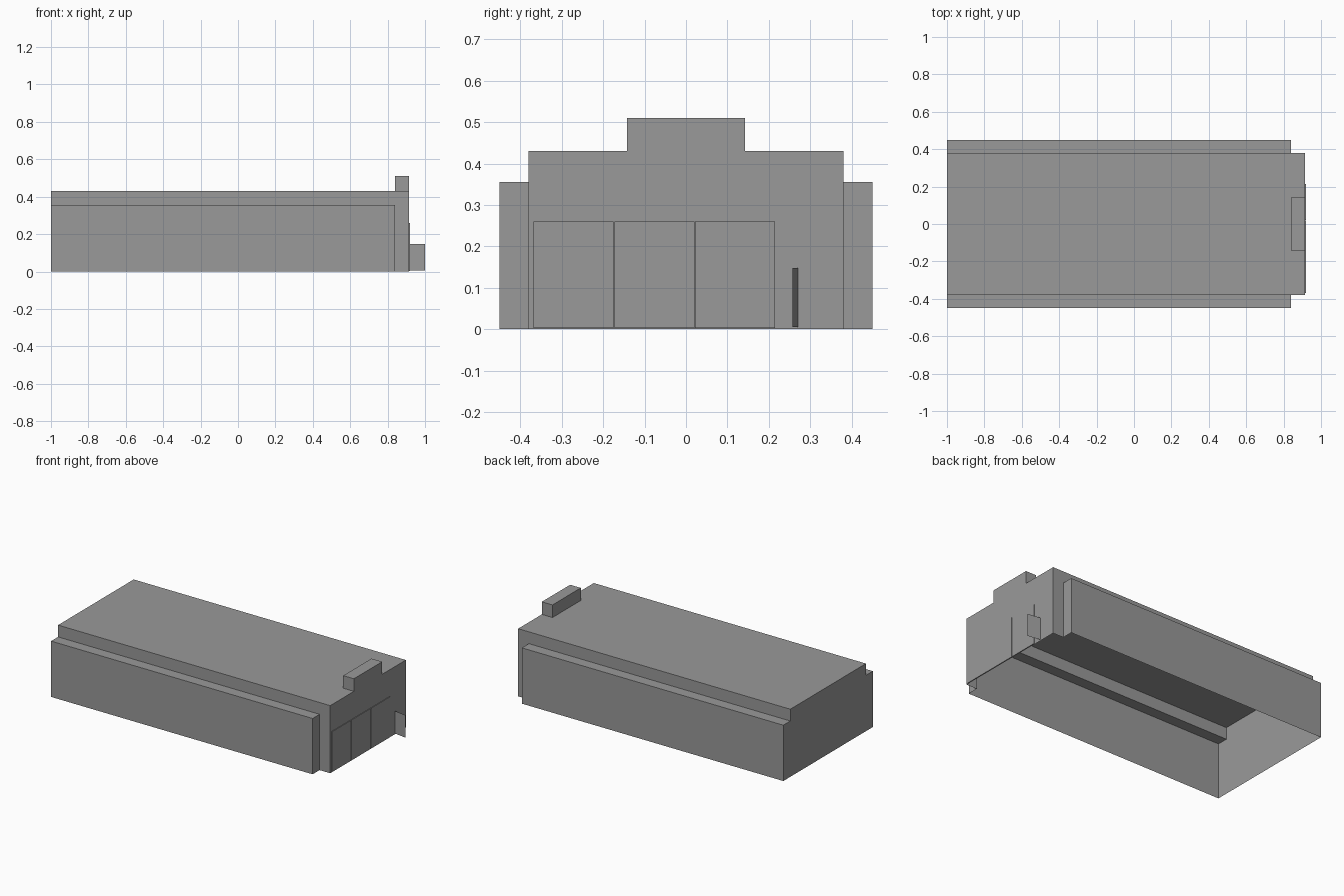
import bpy
import bmesh

cube = bpy.data.objects.get("Cube")
if cube:
    bpy.data.objects.remove(cube, do_unlink=True)

grey = bpy.data.materials.new("plain_grey")
grey.use_nodes = True
colour = (0.32, 0.32, 0.32, 1)
grey.diffuse_color = colour
grey.node_tree.nodes["Principled BSDF"].inputs["Base Color"].default_value = colour

BACK, BAY_END, FRONT = -1.0, 0.84, 0.915
HALL, BAY = 0.38, 0.45
ROOF, BAY_TOP = 0.43, 0.355
SIGN_Y, SIGN_TOP = 0.142, 0.51


def finish(name, bm):
    mesh = bpy.data.meshes.new(name)
    bm.to_mesh(mesh)
    bm.free()
    mesh.materials.append(grey)
    obj = bpy.data.objects.new(name, mesh)
    bpy.context.collection.objects.link(obj)
    return obj


def face(bm, points):
    return bm.faces.new([bm.verts.new(p) for p in points])


def sweep(bm, profile, x0, x1):
    """Join an open (y, z) profile between two x positions."""
    for (ya, za), (yb, zb) in zip(profile, profile[1:]):
        face(bm, [(x0, ya, za), (x1, ya, za), (x1, yb, zb), (x0, yb, zb)])


def mirrored(half):
    return half + [(-y, z) for y, z in reversed(half)]


# Hall shell: stepped body, narrower porch, open underneath
wide = mirrored([(-BAY, 0), (-BAY, BAY_TOP), (-HALL, BAY_TOP), (-HALL, ROOF)])
narrow = mirrored([(-HALL, 0), (-HALL, ROOF)])
bm = bmesh.new()
sweep(bm, wide, BACK, BAY_END)
sweep(bm, narrow, BAY_END, FRONT)
face(bm, [(BACK, y, z) for y, z in wide])
for s in (-1, 1):
    face(bm, [(BAY_END, s * y, z) for y, z in
              ((HALL, 0), (BAY, 0), (BAY, BAY_TOP), (HALL, BAY_TOP))][::s])
gable = mirrored([(-HALL, 0), (-HALL, ROOF), (-SIGN_Y, ROOF), (-SIGN_Y, SIGN_TOP)])
face(bm, [(FRONT, y, z) for y, z in reversed(gable)])
bmesh.ops.remove_doubles(bm, verts=bm.verts, dist=0.0001)
finish("hall_shell", bm)

# Raised parapet behind the gable top
parapet = mirrored([(-SIGN_Y, ROOF), (-SIGN_Y, SIGN_TOP)])
bm = bmesh.new()
sweep(bm, parapet, BAY_END, FRONT)
face(bm, [(BAY_END, y, z) for y, z in parapet])
bmesh.ops.remove_doubles(bm, verts=bm.verts, dist=0.0001)
finish("parapet", bm)

# Three large shutter doors, thin plates on the front wall
for i in range(3):
    y0 = -0.368 + i * 0.195
    y1 = y0 + 0.193
    plate = mirrored([(-0.0965, 0.003), (-0.0965, 0.26)])
    plate = [(y + (y0 + y1) / 2, z) for y, z in plate]
    bm = bmesh.new()
    sweep(bm, plate + plate[:1], FRONT, FRONT + 0.004)
    face(bm, [(FRONT + 0.004, y, z) for y, z in reversed(plate)])
    finish(f"shutter_door_{i + 1}", bm)

# Small side door standing open
bm = bmesh.new()
face(bm, [(FRONT, 0.27, 0.005), (1, 0.257, 0.005), (1, 0.257, 0.148), (FRONT, 0.27, 0.148)])
finish("open_side_door", bm)
